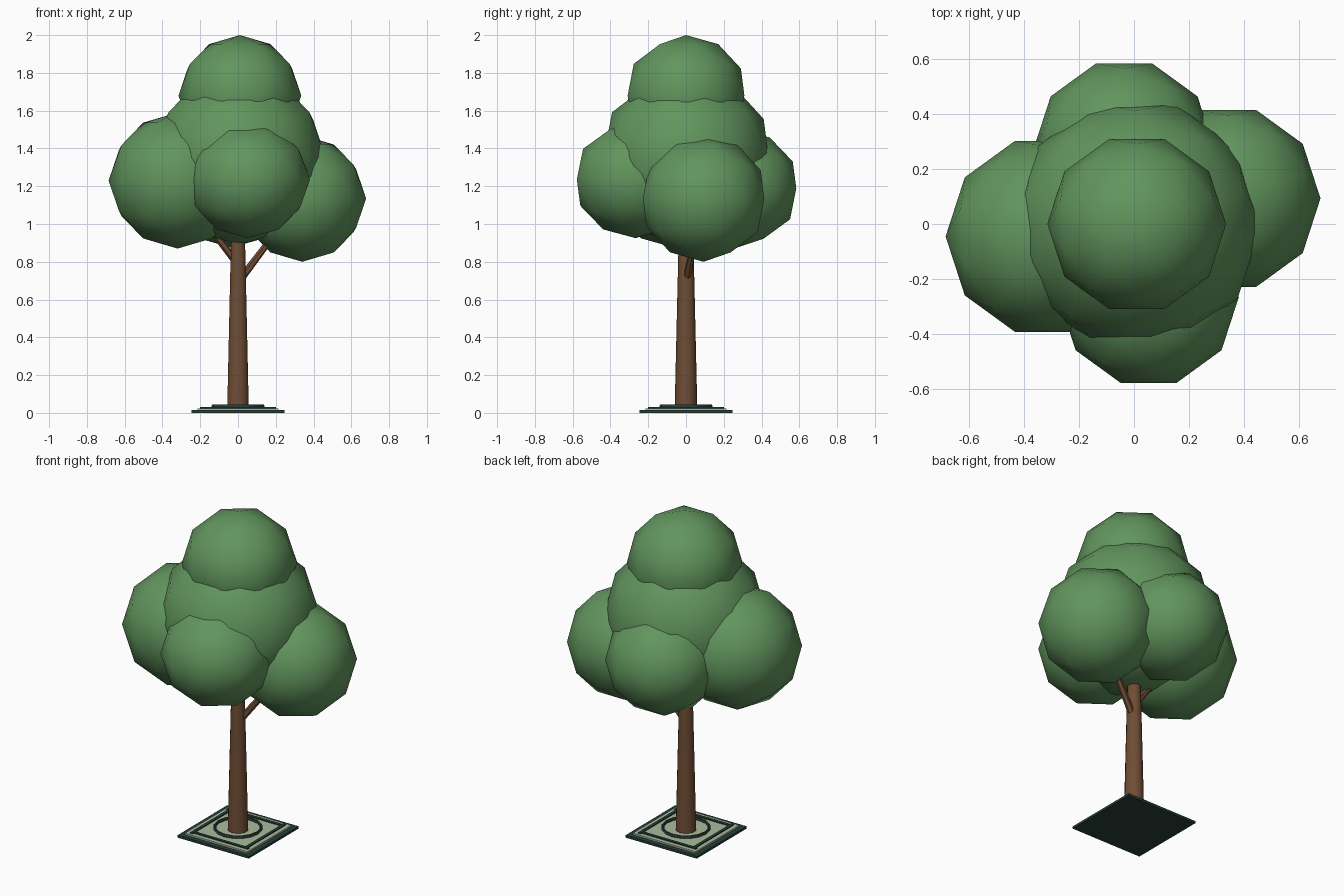
import bpy
import math
from mathutils import Vector

if "Cube" in bpy.data.objects:
    bpy.data.objects.remove(bpy.data.objects["Cube"])


def material(name, rgb):
    m = bpy.data.materials.new(name)
    m.diffuse_color = (*rgb, 1)
    m.use_nodes = True
    m.node_tree.nodes["Principled BSDF"].inputs["Base Color"].default_value = m.diffuse_color
    return m


LEAF = material("leaf_green", (0.12, 0.30, 0.11))
BARK = material("bark_brown", (0.16, 0.075, 0.035))
DARK = material("dark_metal", (0.02, 0.05, 0.04))
PALE = material("pale_sage", (0.40, 0.50, 0.34))


def finish(name, mat, smooth=None):
    ob = bpy.context.object
    ob.name = name
    ob.data.materials.append(mat)
    if smooth:
        bpy.ops.object.shade_smooth_by_angle(angle=math.radians(smooth))
    return ob


def box(name, x0, x1, y0, y1, z0, z1, mat, turn=0):
    bpy.ops.mesh.primitive_cube_add(size=1)
    ob = finish(name, mat)
    c = Vector(((x0 + x1) / 2, (y0 + y1) / 2, (z0 + z1) / 2))
    for v in ob.data.vertices:
        v.co = Vector((v.co.x * (x1 - x0), v.co.y * (y1 - y0), v.co.z * (z1 - z0))) + c
    ob.rotation_euler.z = turn


def limb(name, a, b, r0, r1, sides):
    a, b = Vector(a), Vector(b)
    d = b - a
    bpy.ops.mesh.primitive_cone_add(vertices=sides, radius1=r0, radius2=r1,
                                    depth=d.length, location=(a + b) / 2)
    ob = finish(name, BARK, 50)
    ob.rotation_euler = d.to_track_quat('Z', 'Y').to_euler()


# Square tree grate: thin plate, pale inset, four edge bars and a ring
box("grate_base", -0.245, 0.245, -0.245, 0.245, 0.0, 0.014, DARK)
box("grate_inset", -0.215, 0.215, -0.215, 0.215, 0.01, 0.024, PALE)
for i in range(4):
    box(f"grate_bar_{i + 1}", -0.17, 0.20, -0.19, -0.172, 0.02, 0.03, DARK, i * math.pi / 2)
bpy.ops.mesh.primitive_torus_add(major_radius=0.132, minor_radius=0.009,
                                 major_segments=16, minor_segments=6,
                                 location=(0, 0, 0.036))
finish("grate_ring", DARK, 60)

# Trunk and two branches
limb("trunk", (0, 0, 0.02), (0, 0, 1.05), 0.06, 0.036, 10)
limb("branch_right", (0.015, 0.005, 0.71), (0.28, 0.07, 1.06), 0.021, 0.014, 6)
limb("branch_left", (-0.01, 0, 0.80), (-0.25, -0.03, 1.11), 0.021, 0.014, 6)

# Foliage clumps: centre, horizontal radius, vertical radius
clumps = {
    "foliage_centre": ((0.005, 0.0, 1.35), 0.46, 0.46),
    "foliage_top": ((0.01, 0.0, 1.68), 0.325, 0.32),
    "foliage_left": ((-0.32, -0.045, 1.23), 0.365, 0.36),
    "foliage_right": ((0.34, 0.093, 1.135), 0.338, 0.335),
    "foliage_front": ((0.053, -0.266, 1.235), 0.328, 0.31),
    "foliage_back": ((-0.036, 0.27, 1.19), 0.33, 0.315),
}
for name, (pos, r, rz) in clumps.items():
    bpy.ops.mesh.primitive_ico_sphere_add(subdivisions=2, radius=1, location=pos,
                                          rotation=(0, 0, math.pi / 2))
    finish(name, LEAF, 60).scale = (r, r, rz)
